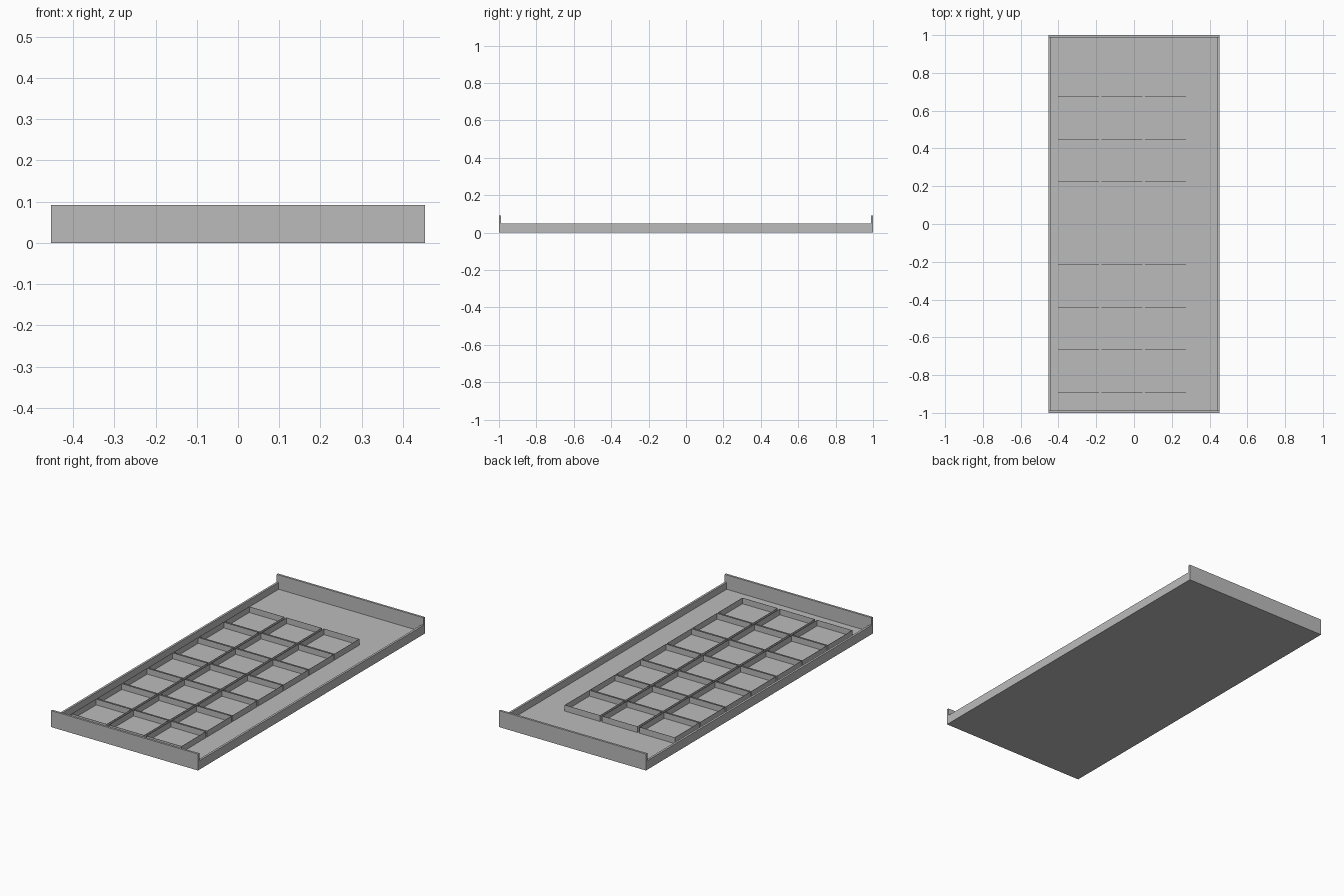
import bpy
import bmesh

cube = bpy.data.objects.get("Cube")
if cube:
    bpy.data.objects.remove(cube, do_unlink=True)

grey = bpy.data.materials.new("plain_grey")
grey.use_nodes = True
colour = (0.5, 0.5, 0.5, 1)
grey.diffuse_color = colour
grey.node_tree.nodes["Principled BSDF"].inputs["Base Color"].default_value = colour


def box(name, low, high, open_top=False):
    """Axis-aligned box between two corners, optionally without its lid."""
    bm = bmesh.new()
    bmesh.ops.create_cube(bm, size=1)
    for v in bm.verts:
        v.co = [h if c > 0 else l for c, l, h in zip(v.co, low, high)]
    if open_top:
        lid = [f for f in bm.faces if f.normal.z > 0.9]
        bmesh.ops.delete(bm, geom=lid, context='FACES_ONLY')
    mesh = bpy.data.meshes.new(name)
    bm.to_mesh(mesh)
    bm.free()
    mesh.materials.append(grey)
    obj = bpy.data.objects.new(name, mesh)
    bpy.context.collection.objects.link(obj)
    return obj


half_w, half_l = 0.453, 1.0
wall, floor_top = 0.012, 0.012
side_top, end_top = 0.05, 0.092

# Tray floor
box("tray_floor", (-half_w, -half_l, 0), (half_w, half_l, floor_top))

# Low side walls and tall end walls
for side, s in (("right", -1), ("left", 1)):
    xs = sorted((s * half_w, s * (half_w - wall)))
    box(side + "_wall", (xs[0], wall - half_l, floor_top),
        (xs[1], half_l - wall, side_top))
for end, s in (("front", -1), ("back", 1)):
    ys = sorted((s * half_l, s * (half_l - wall)))
    box(end + "_wall", (-half_w, ys[0], floor_top), (half_w, ys[1], end_top))

# Grid of thin-walled open bins standing on the floor
bin_x, bin_y, bin_top = 0.218, 0.217, 0.046
for col in range(3):
    for row in range(7):
        x = -0.403 + col * 0.2305
        y = -0.891 + row * 0.2247
        tub = box(f"bin_{col + 1}_{row + 1}", (x, y, floor_top),
                  (x + bin_x, y + bin_y, bin_top), open_top=True)
        shell = tub.modifiers.new("thin_walls", 'SOLIDIFY')
        shell.thickness = 0.002
        shell.offset = -1
